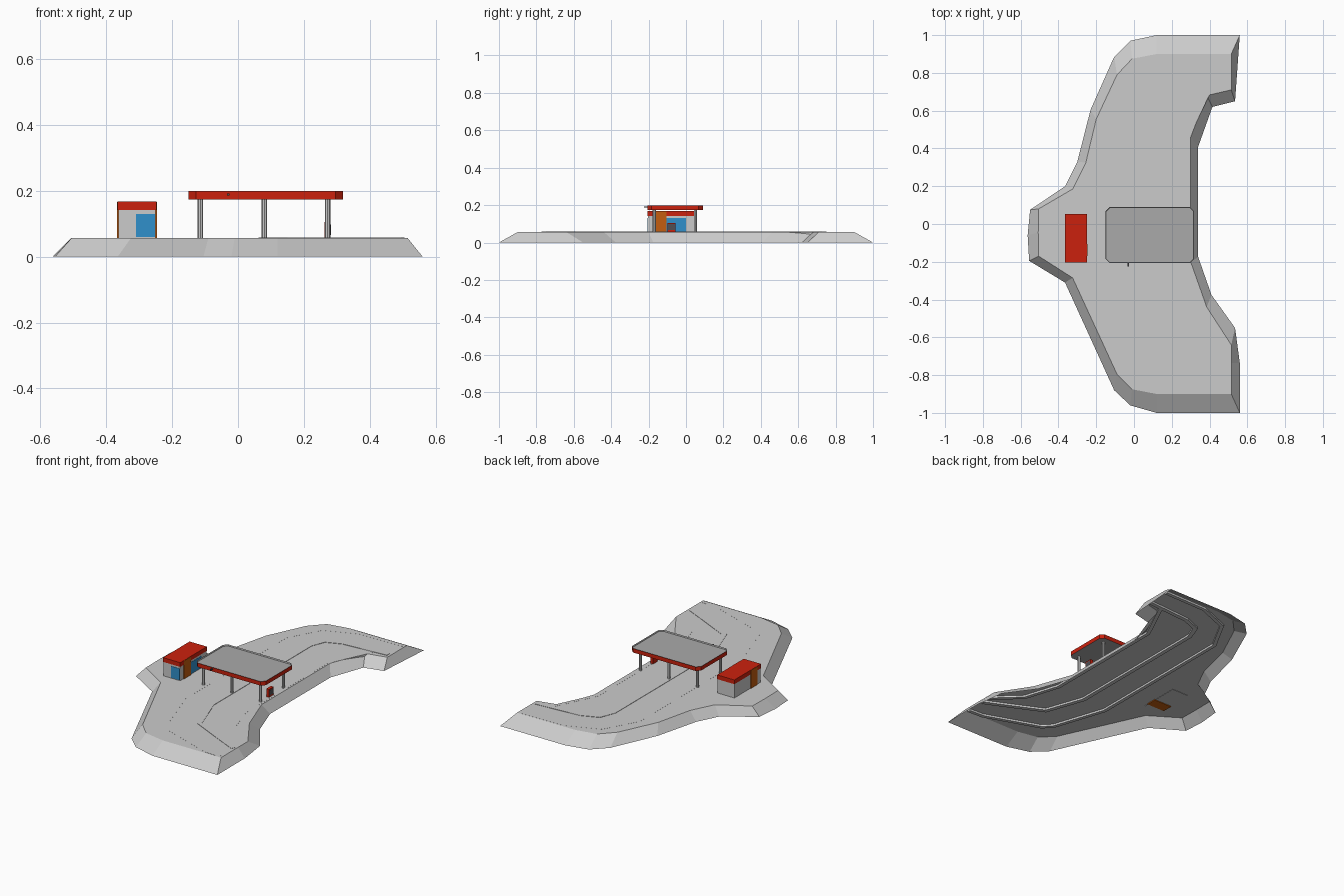
import bpy, bmesh
from mathutils import Vector

if "Cube" in bpy.data.objects:
    bpy.data.objects.remove(bpy.data.objects["Cube"])

G = 0.056  # height of the paved deck


def mat(name, col):
    m = bpy.data.materials.new(name)
    m.diffuse_color = (*col, 1)
    m.use_nodes = True
    m.node_tree.nodes["Principled BSDF"].inputs["Base Color"].default_value = m.diffuse_color
    return m


RED = mat("red", (0.6, 0.015, 0.004))
BLUE = mat("blue", (0.03, 0.28, 0.6))
ORANGE = mat("orange", (0.55, 0.11, 0.005))
DARK = mat("dark", (0.08, 0.08, 0.09))


def mesh_object(name, bm, mats=(), fix=True):
    if fix:
        bmesh.ops.recalc_face_normals(bm, faces=bm.faces)
    me = bpy.data.meshes.new(name)
    bm.to_mesh(me)
    bm.free()
    for m in mats:
        me.materials.append(m)
    ob = bpy.data.objects.new(name, me)
    bpy.context.collection.objects.link(ob)
    return ob


def box(name, x0, x1, y0, y1, z0, z1, m=None):
    bm = bmesh.new()
    bmesh.ops.create_cube(bm, size=1)
    for v in bm.verts:
        v.co = ((x0 + x1) / 2 + v.co.x * (x1 - x0),
                (y0 + y1) / 2 + v.co.y * (y1 - y0),
                (z0 + z1) / 2 + v.co.z * (z1 - z0))
    return mesh_object(name, bm, [m] if m else [])


def strip(name, path, w, z0, z1):
    """Closed strip of width w following a polyline."""
    pts = [Vector(p) for p in path]
    bm = bmesh.new()
    rings = []
    for i, p in enumerate(pts):
        a = (p - pts[i - 1]).normalized() if i else None
        b = (pts[i + 1] - p).normalized() if i < len(pts) - 1 else None
        d = ((a or b) + (b or a)).normalized()
        n = Vector((-d.y, d.x)) * (w / 2 / max(0.5, d.dot(a or b)))
        l, r = p + n, p - n
        rings.append([bm.verts.new((q.x, q.y, z))
                      for q, z in ((l, z0), (r, z0), (r, z1), (l, z1))])
    for a, b in zip(rings, rings[1:]):
        for k in range(4):
            bm.faces.new((a[k], a[(k + 1) % 4], b[(k + 1) % 4], b[k]))
    bm.faces.new(rings[0])
    bm.faces.new(rings[-1])
    return mesh_object(name, bm)


# Paved deck: hollow shell with sloping skirt (outer foot xy, inner top xy)
outline = [
    (.56, 1, .515, .90), (.12, 1, .12, .90), (-.02, .97, -.01, .875),
    (-.105, .885, -.09, .79), (-.23, .605, -.20, .555), (-.30, .33, -.255, .325),
    (-.365, .20, -.325, .185), (-.55, .075, -.505, .08), (-.563, -.06, -.507, -.045),
    (-.555, -.195, -.505, -.17), (-.365, -.31, -.325, -.285),
    (-.105, -.88, -.09, -.795), (-.02, -.96, -.01, -.875), (.12, -1, .12, -.90),
    (.56, -1, .515, -.90), (.56, -.735, .515, -.735), (.535, -.55, .515, -.64),
    (.41, -.375, .385, -.44), (.34, -.175, .30, -.20), (.34, .41, .30, .46),
    (.415, .62, .385, .68), (.535, .65, .515, .71)]
bm = bmesh.new()
foot = [bm.verts.new((a, b, 0)) for a, b, c, d in outline]
rim = [bm.verts.new((c, d, G)) for a, b, c, d in outline]
bm.faces.new(rim)
for i in range(len(foot)):
    j = (i + 1) % len(foot)
    bm.faces.new((foot[i], foot[j], rim[j], rim[i]))
mesh_object("paved_deck", bm, fix=False)

# Lane ribs, flush with the deck and showing underneath
strip("left_lane_rib", [(.5, .885), (.21, .88), (.01, .80), (-.10, .60), (-.10, -.38),
                        (.01, -.71), (.06, -.76), (.40, -.88), (.5, -.885)], .022, .044, G + .0004)
strip("middle_lane_rib", [(.5, .74), (.21, .72), (.11, .68), (.075, .59), (.075, -.36),
                          (.16, -.60), (.37, -.70), (.5, -.76)], .025, .044, G + .002)
strip("right_lane_rib", [(.41, .73), (.28, .46), (.28, -.34),
                         (.35, -.56), (.5, -.70)], .022, .044, G + .0004)

# Shop
box("shop_walls", -.363, -.25, -.203, .05, G - .002, .143)
box("shop_roof", -.365, -.248, -.205, .053, .142, .168, RED)
box("shop_pier", -.3665, -.2455, -.17, -.105, .05, .1665, ORANGE)
box("shop_front_window", -.31, -.252, -.205, -.2, G + .003, .13, BLUE)
box("shop_side_window", -.255, -.2485, -.105, 0, G + .003, .13, BLUE)

# Canopy: red fascia, grey sunken top and grey underside
x0, x1, y0, y1, c = -.15, .318, -.207, .09, .022
octagon = [(x0 + c, y0), (x1 - c, y0), (x1, y0 + c), (x1, y1 - c),
           (x1 - c, y1), (x0 + c, y1), (x0, y1 - c), (x0, y0 + c)]
bm = bmesh.new()
low = [bm.verts.new((x, y, .174)) for x, y in octagon]
high = [bm.verts.new((x, y, .199)) for x, y in octagon]
bm.faces.new(low[::-1])
top = bm.faces.new(high)
for i in range(8):
    j = (i + 1) % 8
    bm.faces.new((low[i], low[j], high[j], high[i])).material_index = 1
bmesh.ops.inset_region(bm, faces=[top], thickness=.009)
bmesh.ops.inset_region(bm, faces=[top], thickness=.003, depth=-.008)
mesh_object("canopy", bm, [mat("grey", (.4, .4, .4)), RED])

# Canopy columns
for i, x in enumerate((-.114, .08, .272)):
    for j, y in enumerate((-.17, .05)):
        bm = bmesh.new()
        bmesh.ops.create_cone(bm, cap_ends=True, segments=8, radius1=.0085,
                              radius2=.0085, depth=.12)
        bmesh.ops.translate(bm, verts=bm.verts, vec=(x, y, .115))
        mesh_object(f"column_{i}_{j}", bm)

# Fuel pump and small canopy bracket
box("pump_body", .262, .28, -.10, -.055, G - .002, .105, RED)
box("pump_panel", .279, .2815, -.095, -.06, .066, .098, DARK)
box("canopy_bracket", -.034, -.026, -.224, -.205, .186, .192, DARK)
